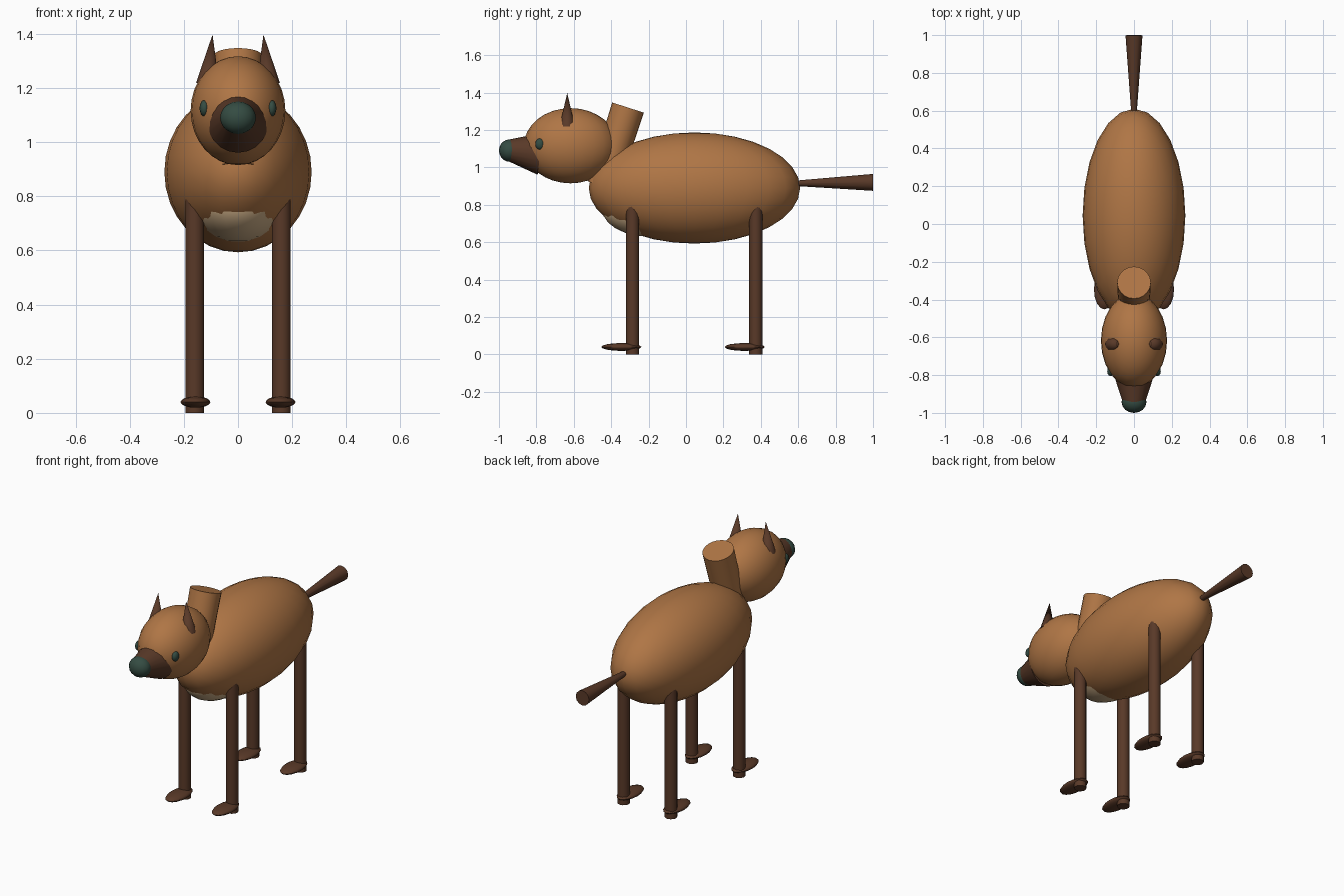
import bpy, math
from mathutils import Vector

if "Cube" in bpy.data.objects:
    bpy.data.objects.remove(bpy.data.objects["Cube"])


def material(name, rgb):
    m = bpy.data.materials.new(name)
    m.diffuse_color = (*rgb, 1.0)
    m.use_nodes = True
    m.node_tree.nodes["Principled BSDF"].inputs["Base Color"].default_value = m.diffuse_color
    return m


TAN = material("tan_fur", (0.43, 0.18, 0.06))
DARK = material("dark_brown", (0.10, 0.041, 0.021))
PALE = material("pale_fur", (0.60, 0.42, 0.24))
TEAL = material("dark_teal", (0.035, 0.072, 0.055))


def finish(name, mat, angle=40):
    ob = bpy.context.object
    ob.name = name
    ob.data.materials.append(mat)
    bpy.ops.object.transform_apply(location=False, rotation=True, scale=True)
    bpy.ops.object.shade_smooth_by_angle(angle=math.radians(angle))
    return ob


def ellipsoid(name, mat, centre, radii, seg=20, rings=12):
    bpy.ops.mesh.primitive_uv_sphere_add(segments=seg, ring_count=rings, radius=1, location=centre)
    bpy.context.object.scale = radii
    return finish(name, mat, 60)


def rod(name, mat, start, end, r1, r2, sides=16):
    """Round or tapered rod between two points."""
    a, b = Vector(start), Vector(end)
    bpy.ops.mesh.primitive_cone_add(vertices=sides, radius1=r1, radius2=r2,
                                    depth=(b - a).length, location=(a + b) / 2)
    bpy.context.object.rotation_euler = (b - a).to_track_quat('Z', 'Y').to_euler()
    return finish(name, mat, 50)


# Torso, chest patch and neck
ellipsoid("body", TAN, (0, 0.045, 0.89), (0.272, 0.565, 0.297), 24, 16)
ellipsoid("chest_patch", PALE, (0, -0.2, 0.78), (0.17, 0.25, 0.15))
rod("neck", TAN, (0, -0.445, 0.90), (0, -0.31, 1.32), 0.083, 0.089, 20)

# Head with muzzle and nose
ellipsoid("head", TAN, (0, -0.617, 1.116), (0.175, 0.25, 0.201), 24, 16)
rod("muzzle", DARK, (0, -0.78, 1.073), (0, -0.95, 1.093), 0.113, 0.057, 20)
ellipsoid("nose", TEAL, (0, -0.943, 1.09), (0.066, 0.057, 0.06), 16, 10)

# Tail, flaring toward the tip
rod("tail", DARK, (0, 0.5, 0.914), (0, 0.999, 0.92), 0.008, 0.045, 12)

# Paired parts
for side, s in (("left", 1), ("right", -1)):
    ellipsoid("eye_" + side, TEAL, (s * 0.124, -0.78, 1.125), (0.018, 0.026, 0.03), 12, 8)
    rod("ear_" + side, DARK, (s * 0.112, -0.635, 1.215), (s * 0.094, -0.635, 1.397), 0.043, 0, 8)
    for end, y in (("front", -0.285), ("rear", 0.373)):
        rod(f"{end}_leg_{side}", DARK, (s * 0.16, y, 0), (s * 0.16, y, 0.8), 0.035, 0.035, 14)
        ellipsoid(f"{end}_foot_{side}", DARK, (s * 0.157, y - 0.06, 0.04), (0.055, 0.107, 0.021), 16, 8)
